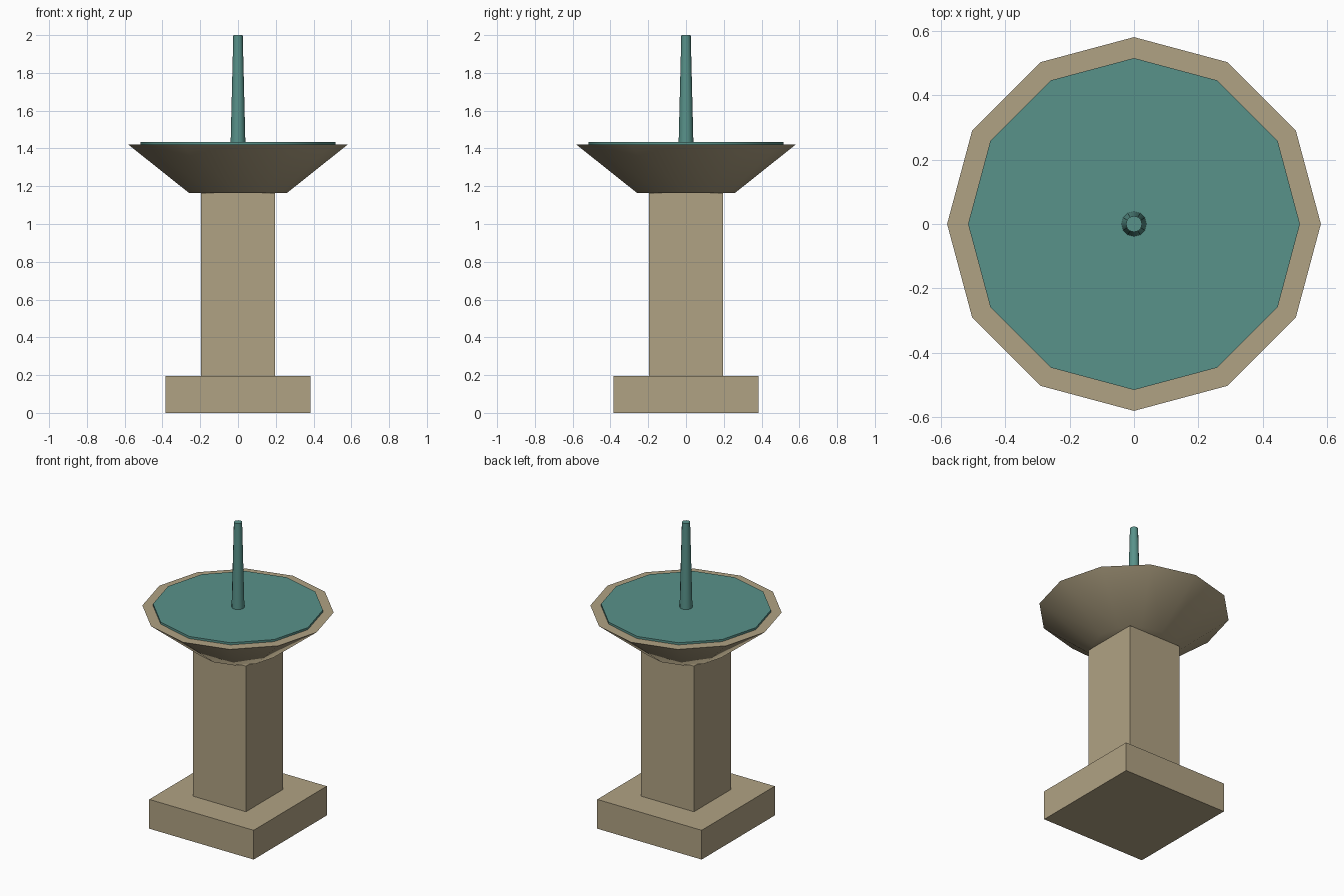
import bpy
import math

cube = bpy.data.objects.get("Cube")
if cube:
    bpy.data.objects.remove(cube, do_unlink=True)


def make_material(name, rgb):
    mat = bpy.data.materials.new(name)
    mat.use_nodes = True
    mat.diffuse_color = (*rgb, 1)
    mat.node_tree.nodes["Principled BSDF"].inputs["Base Color"].default_value = (*rgb, 1)
    return mat


stone = make_material("sandstone", (0.434, 0.361, 0.227))
water = make_material("teal_water", (0.098, 0.287, 0.254))


def block(name, width, bottom, top, mat):
    bpy.ops.mesh.primitive_cube_add(size=1, location=(0, 0, (bottom + top) / 2))
    obj = bpy.context.object
    obj.name = name
    obj.scale = (width, width, top - bottom)
    bpy.ops.object.transform_apply(location=False, rotation=False, scale=True)
    obj.data.materials.append(mat)


def round_part(name, r_bottom, r_top, bottom, top, mat):
    bpy.ops.mesh.primitive_cone_add(vertices=12, radius1=r_bottom, radius2=r_top,
                                    depth=top - bottom, location=(0, 0, (bottom + top) / 2))
    obj = bpy.context.object
    obj.name = name
    obj.data.materials.append(mat)
    bpy.ops.object.shade_smooth_by_angle(angle=math.radians(40))


# Square plinth and pillar
block("plinth", 0.77, 0, 0.195, stone)
block("pillar", 0.39, 0.195, 1.165, stone)

# Flared bowl with a thin sheet of water
round_part("bowl", 0.26, 0.58, 1.165, 1.42, stone)
round_part("water_surface", 0.515, 0.515, 1.415, 1.434, water)

# Tapered jet of water
round_part("water_jet", 0.039, 0.025, 1.434, 2.0, water)
